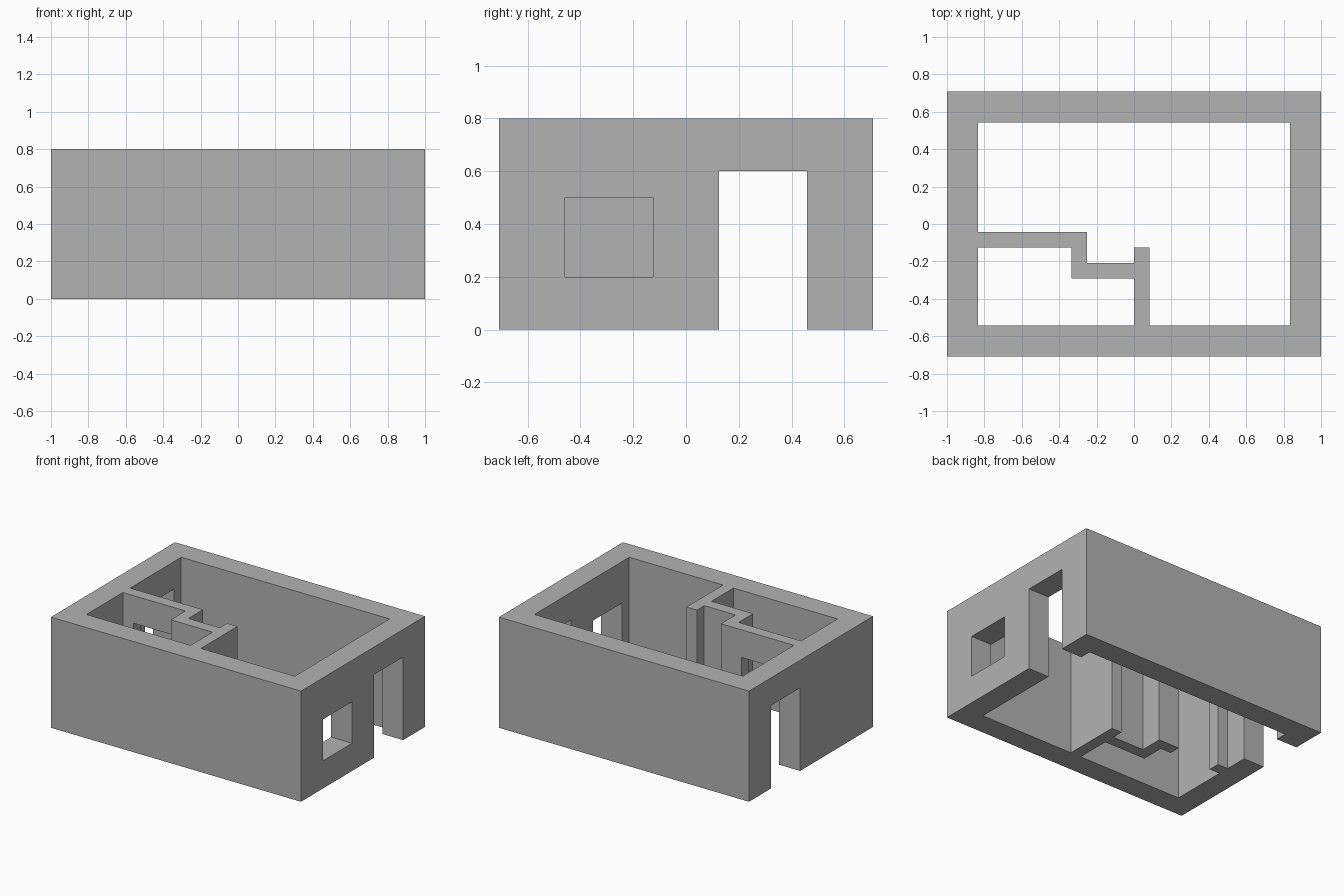
import bpy
import bmesh

default = bpy.data.objects.get("Cube")
if default:
    bpy.data.objects.remove(default, do_unlink=True)

U = 1 / 12          # plan module: walls and openings snap to it
HEIGHT = 0.8
DOOR_TOP = 0.6

plaster = bpy.data.materials.new("plaster grey")
plaster.use_nodes = True
GREY = (0.45, 0.45, 0.45, 1)
plaster.diffuse_color = GREY
plaster.node_tree.nodes["Principled BSDF"].inputs["Base Color"].default_value = GREY


def prism(name, outline, z0, z1):
    """Extrude a counter-clockwise plan outline, in modules, from z0 to z1."""
    bm = bmesh.new()
    base = bm.faces.new([bm.verts.new((x * U, y * U, z0)) for x, y in outline])
    top = bmesh.ops.extrude_face_region(bm, geom=[base])["geom"]
    verts = [v for v in top if isinstance(v, bmesh.types.BMVert)]
    bmesh.ops.translate(bm, verts=verts, vec=(0, 0, z1 - z0))
    bmesh.ops.recalc_face_normals(bm, faces=bm.faces)
    mesh = bpy.data.meshes.new(name)
    bm.to_mesh(mesh)
    bm.free()
    mesh.materials.append(plaster)
    obj = bpy.data.objects.new(name, mesh)
    bpy.context.collection.objects.link(obj)
    return obj


def block(name, x0, x1, y0, y1, z0, z1):
    return prism(name, [(x0, y0), (x1, y0), (x1, y1), (x0, y1)], z0, z1)


def cut(target, *box):
    """Subtract a box from the target and discard the cutter."""
    cutter = block("cutter", *box)
    cutter.hide_render = True
    mod = target.modifiers.new("opening", "BOOLEAN")
    mod.operation = "DIFFERENCE"
    mod.solver = "EXACT"
    mod.object = cutter
    bpy.context.view_layer.objects.active = target
    bpy.ops.object.modifier_apply(modifier=mod.name)
    bpy.data.objects.remove(cutter, do_unlink=True)


# Outer walls, open above and below
walls = block("outer_walls", -12, 12, -8.5, 8.5, 0, HEIGHT)
cut(walls, -10, 10, -6.5, 6.5, -0.1, HEIGHT + 0.1)

# Facing doorways in both end walls, window in the +x end wall
for x0, x1 in ((-13, -9), (9, 13)):
    cut(walls, x0, x1, 1.5, 5.5, -0.1, DOOR_TOP)
cut(walls, 9, 13, -5.5, -1.5, 0.2, 0.5)

# Stepped partition enclosing the small room, with its doorway
partition = prism("partition_wall", [
    (-10, -1.5), (-4, -1.5), (-4, -3.5), (0, -3.5), (0, -6.5), (1, -6.5),
    (1, -1.5), (0, -1.5), (0, -2.5), (-3, -2.5), (-3, -0.5), (-10, -0.5),
], 0, HEIGHT)
cut(partition, -9, -5, -2, 0, -0.1, DOOR_TOP)
